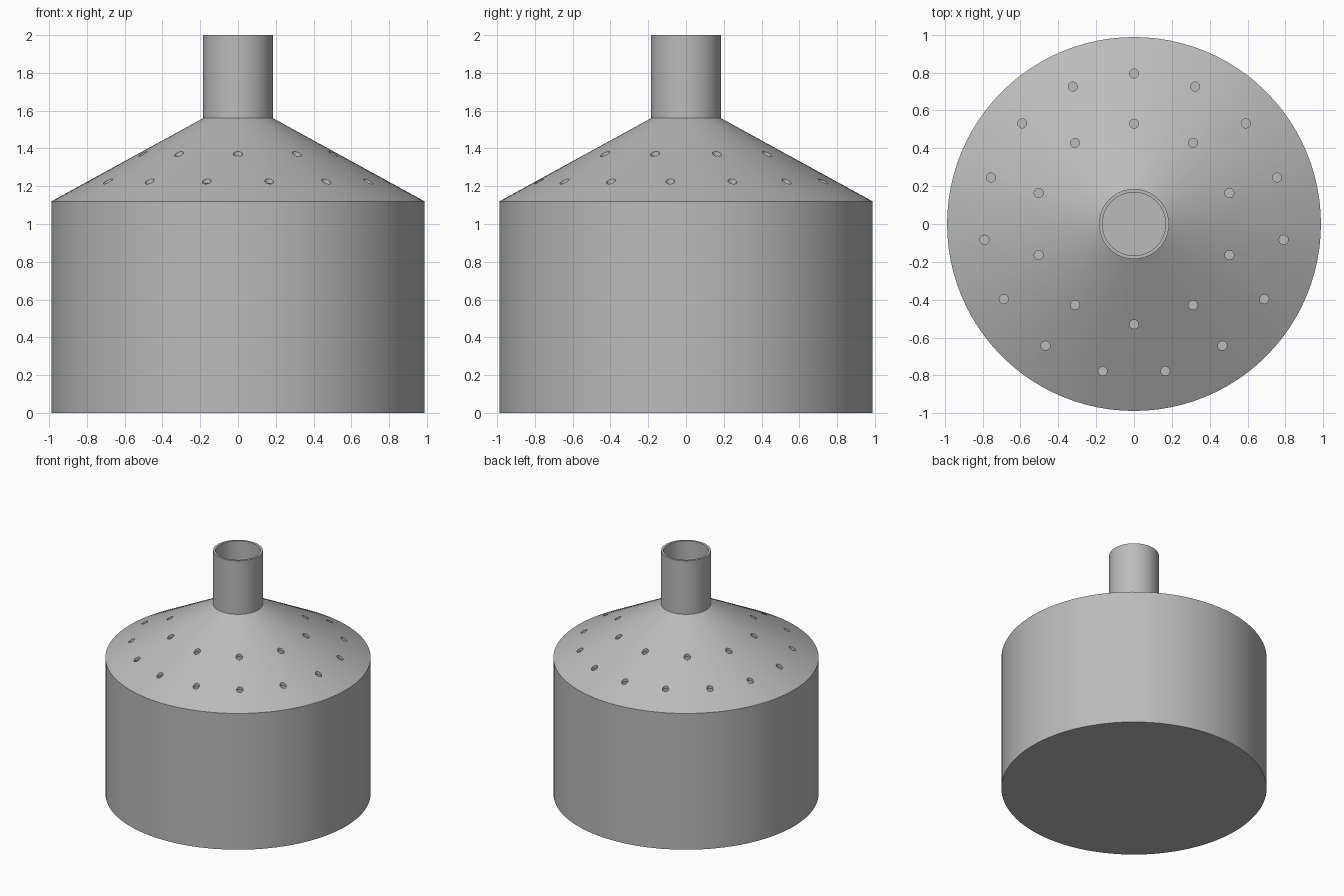
import bpy
import bmesh
from math import radians, sin, cos, tau
from mathutils import Matrix

if "Cube" in bpy.data.objects:
    bpy.data.objects.remove(bpy.data.objects["Cube"], do_unlink=True)

SEGMENTS = 96

grey = bpy.data.materials.new("plain grey")
grey.use_nodes = True
colour = (0.5, 0.5, 0.5, 1)
grey.diffuse_color = colour
grey.node_tree.nodes["Principled BSDF"].inputs["Base Color"].default_value = colour


def add_object(name, bm):
    mesh = bpy.data.meshes.new(name)
    bm.to_mesh(mesh)
    bm.free()
    obj = bpy.data.objects.new(name, mesh)
    bpy.context.collection.objects.link(obj)
    mesh.materials.append(grey)
    return obj


def lathe(name, profile):
    """Spin an (r, z) profile, which starts and ends on the axis, around z."""
    bm = bmesh.new()
    verts = [bm.verts.new((0, -r, z)) for r, z in profile]
    edges = [bm.edges.new(pair) for pair in zip(verts, verts[1:])]
    bmesh.ops.spin(bm, geom=verts + edges, cent=(0, 0, 0), axis=(0, 0, 1),
                   angle=tau, steps=SEGMENTS, use_duplicate=False)
    bmesh.ops.remove_doubles(bm, verts=bm.verts[:], dist=1e-4)
    bmesh.ops.recalc_face_normals(bm, faces=bm.faces[:])
    return add_object(name, bm)


# Hollow vessel: drum, conical shoulder and open neck, outside then inside
vessel = lathe("hollow_vessel", [
    (0, 0), (0.988, 0), (0.988, 1.12), (0.185, 1.56), (0.185, 2.0),
    (0.167, 2.0), (0.167, 1.547), (0.968, 1.108), (0.968, 0.02), (0, 0.02)])

# Vertical drill pins: two rings of holes in the shoulder
bm = bmesh.new()
for count, ring_radius in ((15, 0.795), (10, 0.53)):
    for i in range(count):
        a = tau * i / count
        place = Matrix.Translation((ring_radius * sin(a), ring_radius * cos(a), 1.4))
        bmesh.ops.create_cone(bm, cap_ends=True, segments=24, radius1=0.024,
                              radius2=0.024, depth=0.8, matrix=place)
pins = add_object("hole_cutters", bm)
pins.hide_render = True

# Drill the shoulder and discard the pins
drill = vessel.modifiers.new("holes", "BOOLEAN")
drill.operation = "DIFFERENCE"
drill.solver = "EXACT"
drill.object = pins
bpy.context.view_layer.objects.active = vessel
vessel.select_set(True)
bpy.ops.object.modifier_apply(modifier=drill.name)
bpy.data.objects.remove(pins, do_unlink=True)

vessel.select_set(True)
bpy.ops.object.shade_smooth_by_angle(angle=radians(25))
